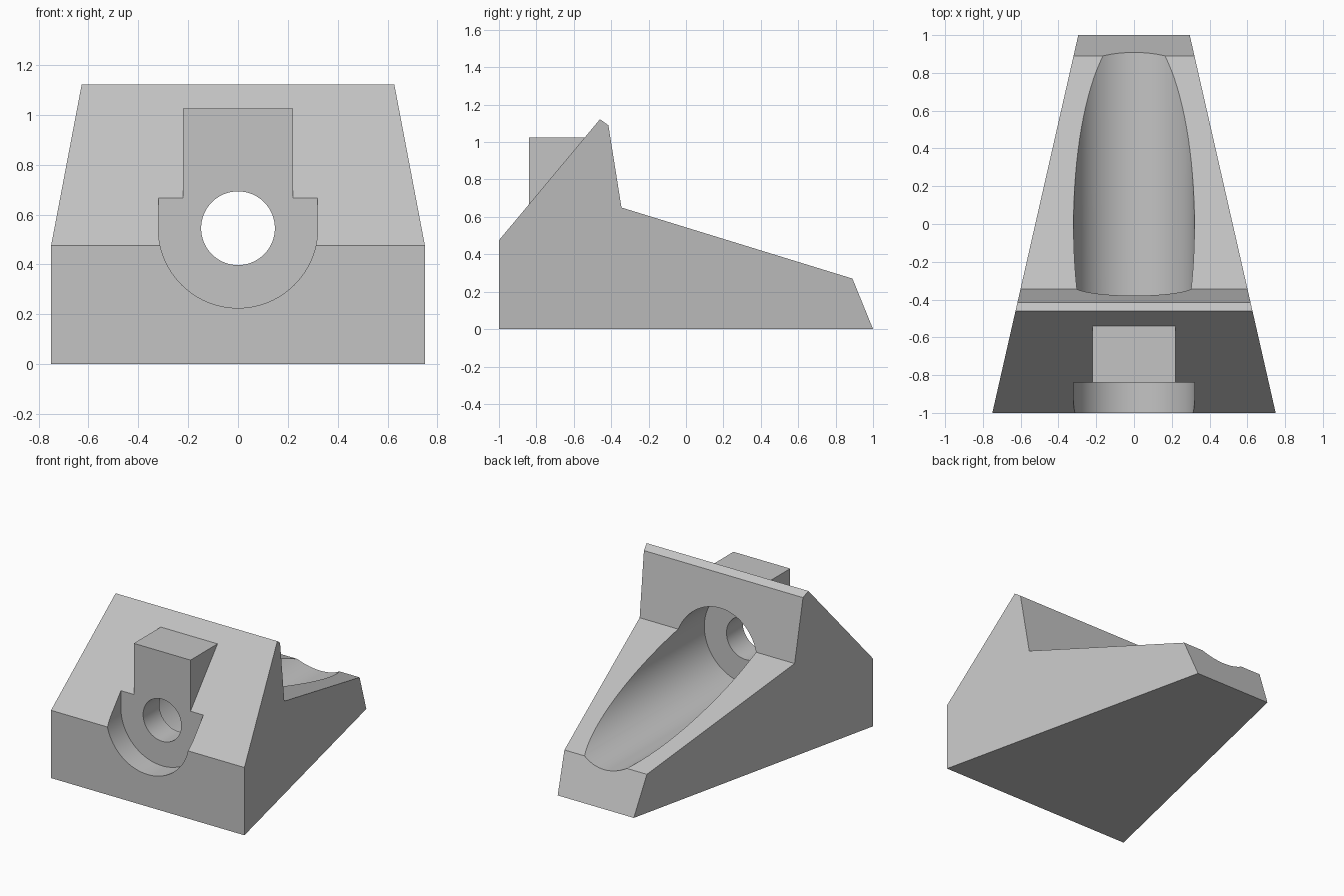
import bpy
import math

if "Cube" in bpy.data.objects:
    bpy.data.objects.remove(bpy.data.objects["Cube"], do_unlink=True)

AXIS_Z = 0.545      # height of the bore axis
BORE_R = 0.32
HOLE_R = 0.148

grey = bpy.data.materials.new("plain grey")
grey.use_nodes = True
grey.diffuse_color = (0.55, 0.55, 0.55, 1)
grey.node_tree.nodes["Principled BSDF"].inputs["Base Color"].default_value = (0.55, 0.55, 0.55, 1)


def prism(name, near, far):
    """Solid between two matching outlines of 3D points."""
    n = len(near)
    faces = [tuple(range(n)), tuple(reversed(range(n, 2 * n)))]
    faces += [(i, i + n, (i + 1) % n + n, (i + 1) % n) for i in range(n)]
    mesh = bpy.data.meshes.new(name)
    mesh.from_pydata(near + far, [], faces)
    obj = bpy.data.objects.new(name, mesh)
    bpy.context.collection.objects.link(obj)
    mesh.materials.append(grey)
    # Consistent outward normals
    bpy.context.view_layer.objects.active = obj
    bpy.ops.object.mode_set(mode='EDIT')
    bpy.ops.mesh.select_all(action='SELECT')
    bpy.ops.mesh.normals_make_consistent(inside=False)
    bpy.ops.object.mode_set(mode='OBJECT')
    return obj


def along_y(name, outline, y0, y1):
    return prism(name, [(x, y0, z) for x, z in outline], [(x, y1, z) for x, z in outline])


def arc(radius, start, end, steps):
    angles = [start + (end - start) * i / steps for i in range(steps + 1)]
    return [(radius * math.cos(a), AXIS_Z + radius * math.sin(a)) for a in angles]


def combine(target, tool, operation):
    mod = target.modifiers.new(tool.name, 'BOOLEAN')
    mod.operation = operation
    mod.solver = 'EXACT'
    mod.object = tool
    bpy.context.view_layer.objects.active = target
    bpy.ops.object.modifier_apply(modifier=mod.name)
    bpy.data.objects.remove(tool, do_unlink=True)


# Wedge body: side profile whose half width narrows towards the back
profile = [(-1, 0), (1, 0), (0.89, 0.27), (-0.345, 0.65),
           (-0.415, 1.09), (-0.46, 1.122), (-1, 0.475)]


def half_width(y):
    return 0.5225 - 0.2275 * y


body = prism("wedge_body",
             [(-half_width(y), y, z) for y, z in profile],
             [(half_width(y), y, z) for y, z in profile])

# Upright block on the front slope
block = along_y("front_block", [(-0.22, 0.5), (0.22, 0.5), (0.22, 1.025), (-0.22, 1.025)], -0.9, -0.5)
combine(body, block, 'UNION')

# U-shaped front pocket, trimming the block flush with its floor
pocket = arc(BORE_R, math.pi, 2 * math.pi, 48) + [(BORE_R, 1.4), (-BORE_R, 1.4)]
combine(body, along_y("pocket_cutter", pocket, -1.2, -0.84), 'DIFFERENCE')

# Rear round trough running into the wall
circle = arc(BORE_R, 0, 2 * math.pi, 96)[:-1]
combine(body, along_y("trough_cutter", circle, -0.66, 1.2), 'DIFFERENCE')

# Through hole
hole = arc(HOLE_R, 0, 2 * math.pi, 64)[:-1]
combine(body, along_y("hole_cutter", hole, -1.3, 0), 'DIFFERENCE')

# Smooth the bores, keep the edges crisp
bpy.ops.object.select_all(action='DESELECT')
body.select_set(True)
bpy.context.view_layer.objects.active = body
bpy.ops.object.shade_smooth_by_angle(angle=math.radians(20))
